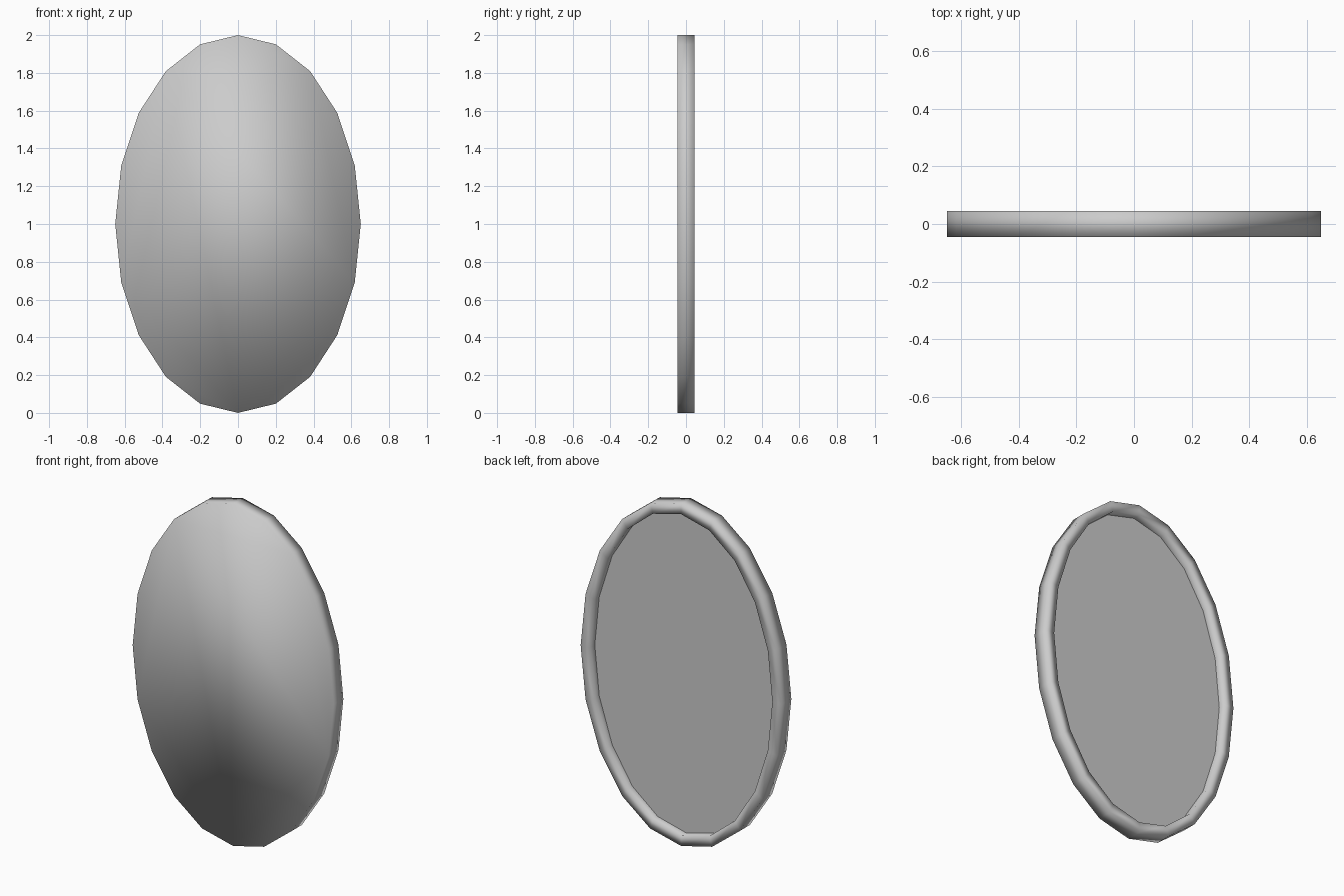
import bpy, bmesh, math

if "Cube" in bpy.data.objects:
    bpy.data.objects.remove(bpy.data.objects["Cube"])

SIDES = 20
HALF_W, HALF_H, HALF_D = 0.65, 1.0, 0.045
RIM = 0.06


def oval(bm, inset, y):
    """Ring of vertices around the oval, pulled in by inset."""
    return [bm.verts.new(((HALF_W - inset) * math.cos(2 * math.pi * i / SIDES), y,
                          1.0 + (HALF_H - inset) * math.sin(2 * math.pi * i / SIDES)))
            for i in range(SIDES)]


def finish(bm, name, smooth):
    me = bpy.data.meshes.new(name)
    for f in bm.faces:
        f.smooth = smooth
    bm.to_mesh(me)
    bm.free()
    ob = bpy.data.objects.new(name, me)
    bpy.context.collection.objects.link(ob)
    return ob


# Frame: flat front, outer wall, raised back rim and inner wall
bm = bmesh.new()
rings = [oval(bm, i, y) for i, y in
         [(0, -HALF_D), (0, HALF_D), (RIM, HALF_D), (RIM, 0.0)]]
bm.faces.new(rings[0])
for a, b in zip(rings, rings[1:]):
    for i in range(SIDES):
        j = (i + 1) % SIDES
        bm.faces.new((a[j], a[i], b[i], b[j]))
finish(bm, "oval_frame", True)

# Recessed back panel, facing +y
bm = bmesh.new()
bm.faces.new(list(reversed(oval(bm, RIM, 0.0))))
finish(bm, "back_panel", False)
